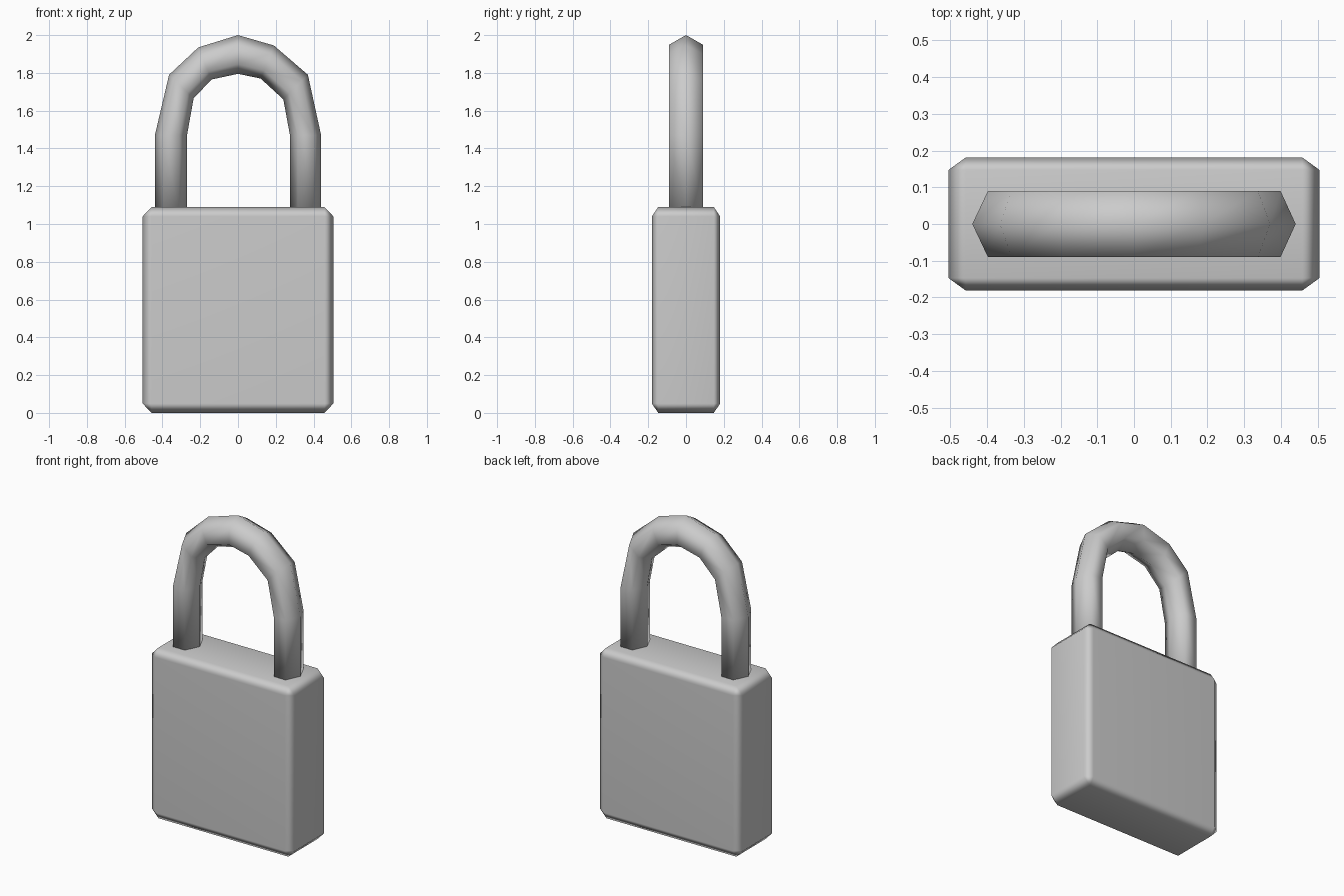
import bpy, bmesh
from mathutils import Vector

if "Cube" in bpy.data.objects:
    bpy.data.objects.remove(bpy.data.objects["Cube"])


def make_object(name, bm):
    bmesh.ops.recalc_face_normals(bm, faces=bm.faces)
    mesh = bpy.data.meshes.new(name)
    bm.to_mesh(mesh)
    bm.free()
    mesh.shade_smooth()
    ob = bpy.data.objects.new(name, mesh)
    bpy.context.collection.objects.link(ob)
    ob.modifiers.new("face_weighted_shading", 'WEIGHTED_NORMAL')
    return ob


# Lock body: box with single-segment chamfers, a little narrower in depth
size = Vector((1.01, 0.362, 1.09))
cut = Vector((0.047, 0.034, 0.05))
bm = bmesh.new()
bmesh.ops.create_cube(bm, size=1)
for v in bm.verts:
    v.co = Vector([c * s / k for c, s, k in zip(v.co, size, cut)])
bmesh.ops.bevel(bm, geom=bm.edges[:], offset=1.0, segments=1, affect='EDGES')
for v in bm.verts:
    v.co = Vector([c * k for c, k in zip(v.co, cut)])
    v.co.z += size.z / 2
make_object("lock_body", bm)

# Shackle: hexagonal section swept between an outer and an inner arch (x, z)
outer = [(-.44, 1.07), (-.44, 1.47), (-.365, 1.79), (-.21, 1.935), (0, 2.0),
         (.19, 1.945), (.37, 1.79), (.44, 1.47), (.44, 1.07)]
inner = [(-.27, 1.07), (-.27, 1.47), (-.235, 1.665), (-.14, 1.765), (0, 1.795),
         (.12, 1.77), (.24, 1.66), (.275, 1.47), (.275, 1.07)]
section = [(0, 0), (.25, .09), (.75, .09), (1, 0), (.75, -.09), (.25, -.09)]
bm = bmesh.new()
rings = []
for (ox, oz), (ix, iz) in zip(outer, inner):
    rings.append([bm.verts.new((ox + (ix - ox) * t, y, oz + (iz - oz) * t))
                  for t, y in section])
for a, b in zip(rings, rings[1:]):
    for i in range(6):
        j = (i + 1) % 6
        bm.faces.new((a[i], a[j], b[j], b[i]))
bm.faces.new(rings[0])
bm.faces.new(rings[-1])
shackle = make_object("shackle", bm)
shackle.modifiers.clear()
